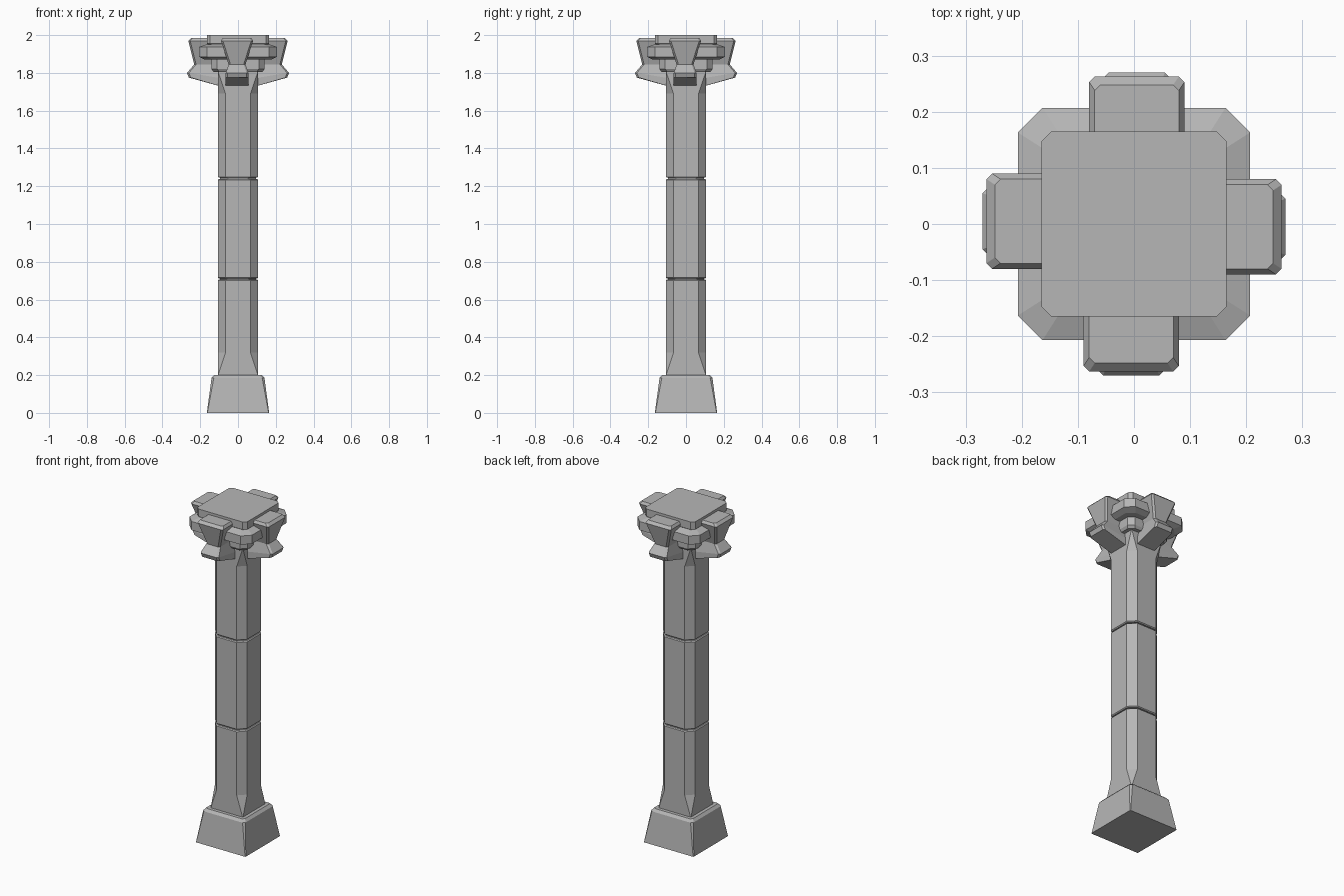
import bpy
import bmesh
import math
from mathutils import Matrix

old = bpy.data.objects.get("Cube")
if old:
    bpy.data.objects.remove(old, do_unlink=True)

stone = bpy.data.materials.new("grey_stone")
stone.use_nodes = True
GREY = (0.47, 0.47, 0.47, 1)
stone.diffuse_color = GREY
stone.node_tree.nodes["Principled BSDF"].inputs["Base Color"].default_value = GREY


def loft(name, rings, turn=0.0):
    """Skin a stack of equal-sized point rings and cap both ends."""
    bm = bmesh.new()
    loops = [[bm.verts.new(p) for p in ring] for ring in rings]
    count = len(loops[0])
    for low, high in zip(loops, loops[1:]):
        for i in range(count):
            j = (i + 1) % count
            bm.faces.new((low[i], low[j], high[j], high[i]))
    bm.faces.new(loops[0][::-1])
    bm.faces.new(loops[-1])
    bmesh.ops.remove_doubles(bm, verts=bm.verts, dist=0.0005)
    bmesh.ops.recalc_face_normals(bm, faces=bm.faces)
    bm.transform(Matrix.Rotation(turn, 4, 'Z'))
    mesh = bpy.data.meshes.new(name)
    bm.to_mesh(mesh)
    bm.free()
    mesh.materials.append(stone)
    obj = bpy.data.objects.new(name, mesh)
    bpy.context.collection.objects.link(obj)
    return obj


def octagon(z, half, cut):
    """Square ring with its corners cut off."""
    k = half - cut
    return [(half, -k, z), (half, k, z), (k, half, z), (-k, half, z),
            (-half, k, z), (-half, -k, z), (-k, -half, z), (k, -half, z)]


def tier(name, sections):
    return loft(name, [octagon(*s) for s in sections])


# Foot block
tier("base", [(0, 0.165, 0.003), (0.185, 0.14, 0.012), (0.2, 0.127, 0.012)])

# Shaft blocks: chamfers fade out at the far ends, grooves between blocks
R, C, LIP = 0.107, 0.041, 0.005
tier("lower_shaft", [(0.195, R, 0), (0.32, R, C), (0.7, R, C), (0.705, R - LIP, C)])
tier("middle_shaft", [(0.711, R - LIP, C), (0.716, R, C),
                      (1.234, R, C), (1.239, R - LIP, C)])
tier("upper_shaft", [(1.245, R - LIP, C), (1.25, R, C), (1.69, R, C), (1.81, R, 0)])
tier("joint_core", [(0.69, 0.095, C), (1.26, 0.095, C)])

# Stepped capital
tier("capital_collar", [(1.805, 0.13, 0.03), (1.82, 0.14, 0.03), (1.885, 0.14, 0.03)])
tier("capital_ring", [(1.87, 0.175, 0.04), (1.885, 0.207, 0.044),
                      (1.937, 0.207, 0.044), (1.955, 0.155, 0.025)])
tier("capital_slab", [(1.94, 0.15, 0.018), (1.955, 0.165, 0.018), (2.0, 0.165, 0.018)])


# Four waisted brackets round the capital
def bracket_ring(z, half, reach, drop=0.0):
    b, inner, shift = 0.01, 0.08, -0.005
    pts = [(inner, -half, z - drop), (reach - b, -half, z), (reach, b - half, z),
           (reach, half - b, z), (reach - b, half, z), (inner, half, z - drop)]
    return [(x, y + shift, h) for x, y, h in pts]


bracket = [bracket_ring(1.775, 0.06, 0.26, 0.05), bracket_ring(1.8, 0.06, 0.27, 0.03),
           bracket_ring(1.845, 0.045, 0.232), bracket_ring(1.97, 0.085, 0.263),
           bracket_ring(1.985, 0.075, 0.248)]
for i, side in enumerate(("left", "back", "right", "front")):
    loft(side + "_bracket", bracket, i * math.pi / 2)
